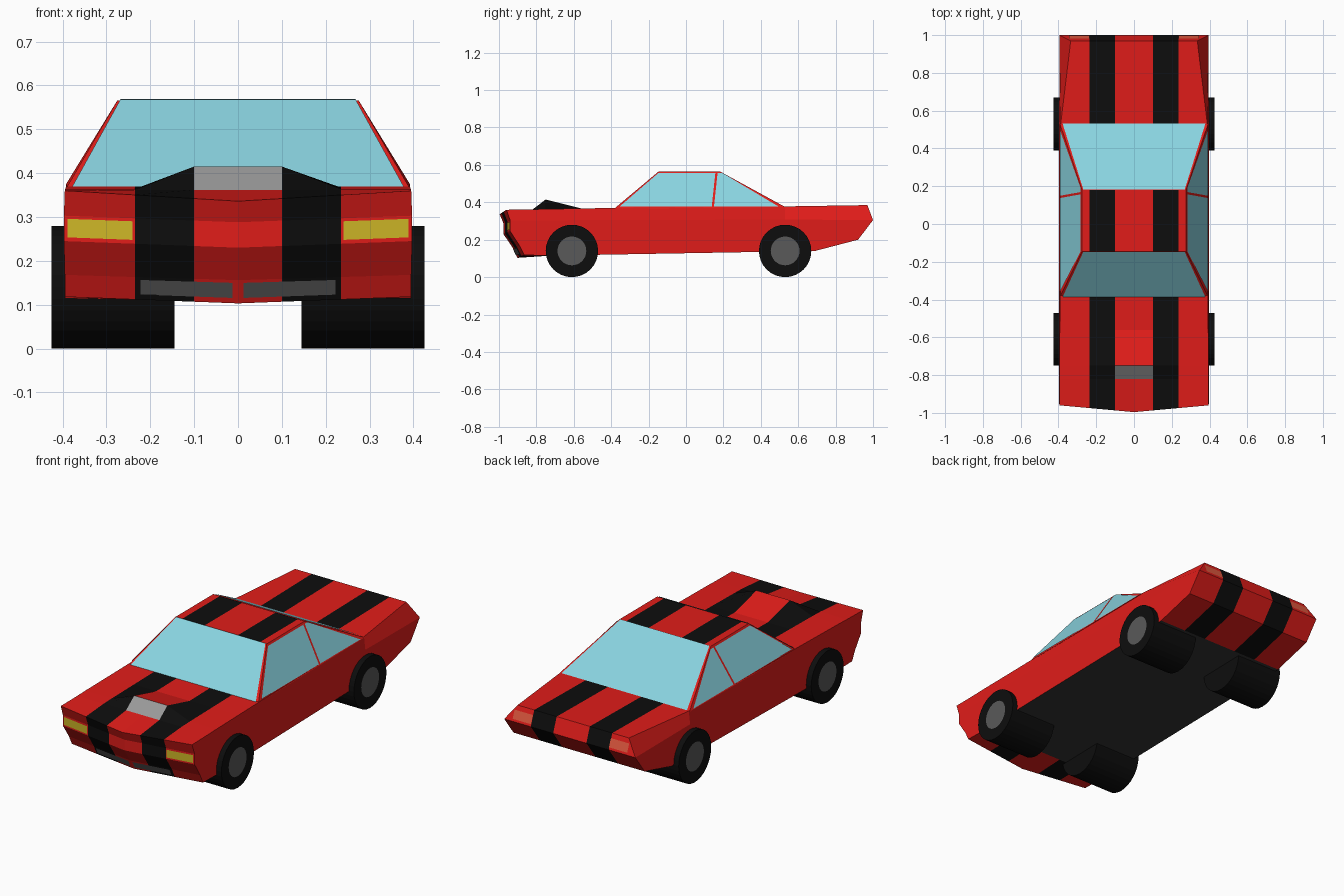
import bpy, bmesh, math
from mathutils import Vector

if "Cube" in bpy.data.objects:
    bpy.data.objects.remove(bpy.data.objects["Cube"])


def material(name, r, g, b):
    m = bpy.data.materials.new(name)
    m.diffuse_color = (r, g, b, 1)
    m.use_nodes = True
    m.node_tree.nodes["Principled BSDF"].inputs["Base Color"].default_value = m.diffuse_color
    return m


RED = material("red_paint", 0.75, 0.012, 0.01)
BLACK = material("black_paint", 0.004, 0.004, 0.004)
GLASS = material("blue_glass", 0.25, 0.65, 0.74)
DARK = material("dark_grey", 0.035, 0.035, 0.035)
HUB = material("hub_grey", 0.10, 0.10, 0.10)
SILVER = material("scoop_grey", 0.32, 0.32, 0.32)
YELLOW = material("lamp_yellow", 0.62, 0.47, 0.02)
ORANGE = material("lamp_orange", 0.75, 0.10, 0.05)


def finish(bm, name, mats):
    bmesh.ops.recalc_face_normals(bm, faces=bm.faces)
    me = bpy.data.meshes.new(name)
    bm.to_mesh(me)
    bm.free()
    for m in mats:
        me.materials.append(m)
    ob = bpy.data.objects.new(name, me)
    bpy.context.collection.objects.link(ob)
    return ob


# Body side profile: y, z, half width at the flank, drop of the pointed nose
PROFILE = [(-.96, .36, .395, .024), (-.82, .362, .394, 0), (-.75, .364, .394, 0),
           (-.56, .367, .393, 0), (-.38, .37, .392, 0), (.53, .378, .388, 0),
           (.97, .385, .335, 0), (1.0, .305, .395, 0), (.92, .20, .395, 0),
           (.69, .14, .395, 0), (-.72, .115, .395, 0), (-.865, .118, .395, .015),
           (-.89, .168, .395, .012), (-.94, .245, .397, .015), (-.94, .303, .397, .015)]
HALF, N = .395, len(PROFILE)


def node(i, x):
    y, z, w, drop = PROFILE[i]
    f = max(0, 1 - abs(x) / HALF)
    if drop:
        y -= .036 * f
        z -= drop * f
    if i == 2 and abs(x) <= .101:      # raised hood scoop
        z = .415
    return Vector((x, y, z))


# Body shell: lengthwise strips give the painted stripes
bm = bmesh.new()
cols = []
for x in (-HALF, -.235, -.10, 0, .10, .235, HALF):
    cols.append([bm.verts.new(node(i, math.copysign(PROFILE[i][2], x) if abs(x) == HALF else x))
                 for i in range(N)])
for c in range(6):
    for i in range(N):
        j = (i + 1) % N
        f = bm.faces.new((cols[c][i], cols[c][j], cols[c + 1][j], cols[c + 1][i]))
        f.material_index = 1 if c in (1, 4) else 0
        if i == 9:                     # flat underside
            f.material_index = 2
        if i == 1 and c in (2, 3):     # scoop mouth
            f.material_index = 3
for col, s in ((cols[0], -1), (cols[6], 1)):
    mid = bm.verts.new((s * .396, .53, .308))
    bm.faces.new(col[7:] + [mid])
    bm.faces.new(col[:6] + [mid, col[14]])
    bm.faces.new([col[5], col[6], col[7], mid])
finish(bm, "body", (RED, BLACK, DARK, SILVER))

# Cabin: tapered block with a striped roof
bm = bmesh.new()
rows = []
for x, b in ((-.275, -.392), (-.235, -.335), (-.10, -.143), (.10, .143), (.235, .335), (.275, .392)):
    rows.append([bm.verts.new(p) for p in
                 ((b, -.385, .365), (x, -.145, .566), (x, .18, .566), (b, .53, .375))])
for c in range(5):
    for i in range(4):
        j = (i + 1) % 4
        f = bm.faces.new((rows[c][i], rows[c][j], rows[c + 1][j], rows[c + 1][i]))
        f.material_index = 1 if c in (1, 3) and i == 1 else 0
bm.faces.new(rows[0])
bm.faces.new(rows[5])
finish(bm, "cabin", (RED, BLACK))


def panel(name, pts, mat, lift=.003):
    """Flat panel laid just outside the surface it sits on."""
    pts = [Vector(p) for p in pts]
    n = (pts[2] - pts[0]).cross(pts[3] - pts[1]).normalized()
    mean = sum(pts, Vector()) / 4
    if n.dot(mean - Vector((0, 0, .25))) < 0:
        pts.reverse()
        n = -n
    me = bpy.data.meshes.new(name)
    me.from_pydata([p + n * lift for p in pts], [], [(0, 1, 2, 3)])
    me.materials.append(mat)
    bpy.context.collection.objects.link(bpy.data.objects.new(name, me))


def on_skin(i, j, x0, x1, t0, t1):
    """Quad on the body face between profile nodes i and j."""
    return [node(i, x).lerp(node(j, x), t)
            for x, t in ((x0, t0), (x1, t0), (x1, t1), (x0, t1))]


def on_cabin_side(s, a0, a1, t0=.03, t1=.95):
    """Quad on the cabin flank; a pairs are (base y, roof y)."""
    def pt(a, t):
        base = Vector((s * .392, a[0], .37))
        return base.lerp(Vector((s * .275, a[1], .566)), t)
    return [pt(a0, t0), pt(a1, t0), pt(a1, t1), pt(a0, t1)]


# Windows
panel("windshield", [(-.378, -.385, .367), (.378, -.385, .367),
                     (.268, -.145, .566), (-.268, -.145, .566)], GLASS)
panel("rear_window", [(-.378, .53, .377), (.378, .53, .377),
                      (.268, .18, .566), (-.268, .18, .566)], GLASS)
for s, side in ((-1, "left"), (1, "right")):
    panel("front_window_" + side, on_cabin_side(s, (-.362, -.135), (.137, .158)), GLASS)
    panel("back_window_" + side, on_cabin_side(s, (.149, .170), (.505, .176)), GLASS)
    # Lamps and lower grille
    panel("headlight_" + side, on_skin(14, 13, s * .24, s * .388, .12, .85), YELLOW)
    panel("taillight_" + side, on_skin(6, 7, s * .235, s * .345, .3, .85), ORANGE)
    panel("grille_" + side, on_skin(12, 11, s * .012, s * .222, .1, .75), HUB)


# Wheels: wide cylinders with an inset hub
def wheel(name, s, y):
    bm = bmesh.new()
    bmesh.ops.create_cone(bm, cap_ends=True, segments=32, radius1=.14, radius2=.14, depth=.28)
    caps = [f for f in bm.faces if len(f.verts) > 4 and f.calc_center_median().z > 0]
    bmesh.ops.inset_region(bm, faces=caps, thickness=.063)
    bm.faces.ensure_lookup_table()
    for f in bm.faces:
        if len(f.verts) > 4 and f.calc_center_median().z > 0:
            f.material_index = 1
    ob = finish(bm, name, (BLACK, HUB))
    ob.rotation_euler = (0, s * math.pi / 2, 0)
    ob.location = (s * .285, y, .14)


for s, side in ((-1, "left"), (1, "right")):
    wheel("front_wheel_" + side, s, -.61)
    wheel("rear_wheel_" + side, s, .53)
